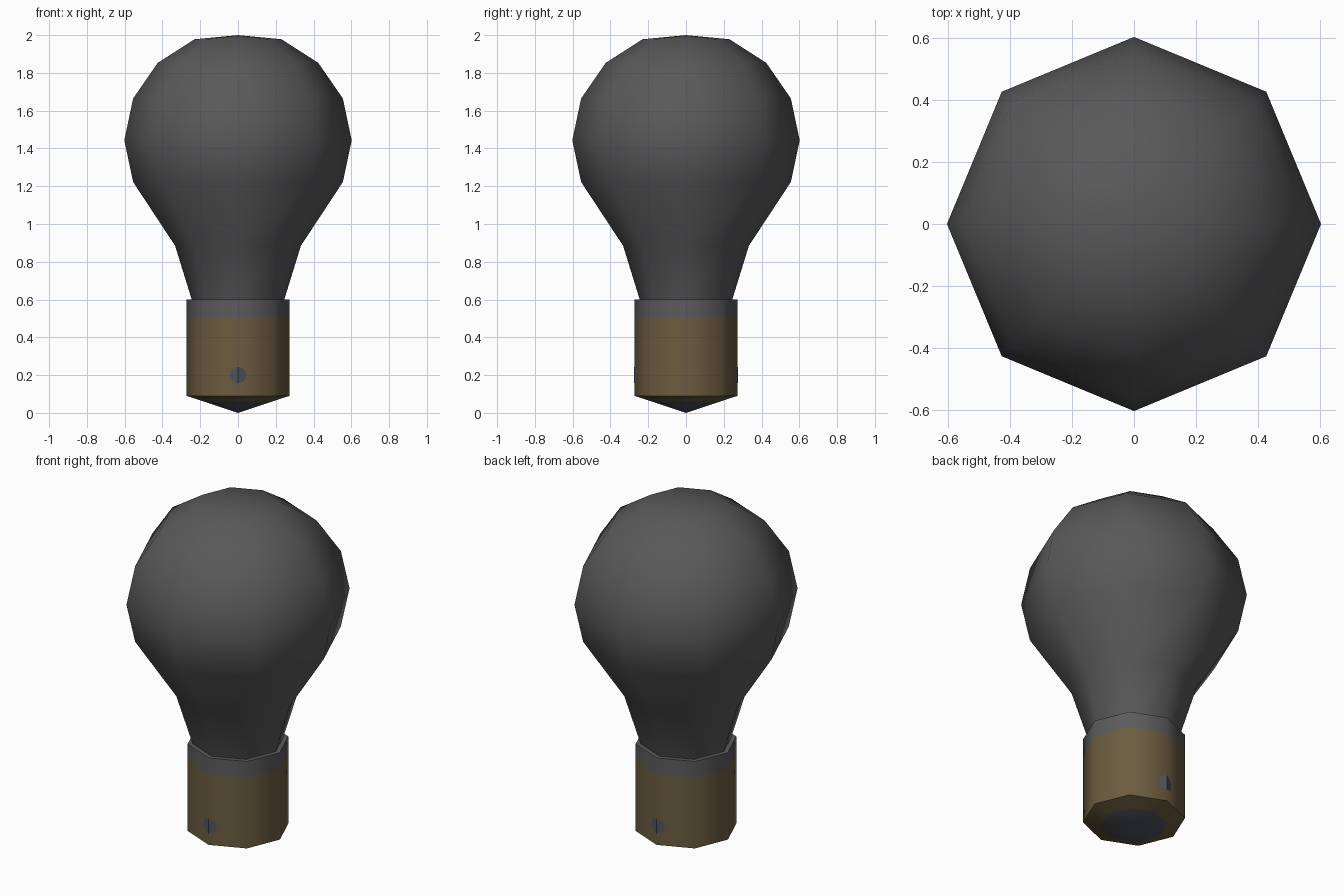
import bpy, bmesh, math

if "Cube" in bpy.data.objects:
    bpy.data.objects.remove(bpy.data.objects["Cube"])

SIDES = 8


def material(name, rgb):
    m = bpy.data.materials.new(name)
    m.diffuse_color = (*rgb, 1)
    m.use_nodes = True
    m.node_tree.nodes["Principled BSDF"].inputs["Base Color"].default_value = m.diffuse_color
    return m


GLASS = material("dark_grey_glass", (0.100, 0.100, 0.100))
BAND = material("grey_metal", (0.105, 0.105, 0.107))
BRASS = material("brown_brass", (0.150, 0.107, 0.051))
BLUE = material("blue_grey", (0.078, 0.088, 0.110))


def finish(bm, name, mats, smooth=True):
    me = bpy.data.meshes.new(name)
    bm.to_mesh(me)
    bm.free()
    for m in mats:
        me.materials.append(m)
    ob = bpy.data.objects.new(name, me)
    bpy.context.collection.objects.link(ob)
    if smooth:
        bpy.ops.object.select_all(action='DESELECT')
        ob.select_set(True)
        bpy.context.view_layer.objects.active = ob
        bpy.ops.object.shade_smooth_by_angle(angle=math.radians(50))
    return ob


def lathe(name, profile, mats, slots):
    """Spin (radius, z) points, listed bottom to top; one material slot per segment."""
    bm = bmesh.new()
    rings = []
    for r, z in profile:
        if r == 0:
            rings.append([bm.verts.new((0, 0, z))] * SIDES)
        else:
            rings.append([bm.verts.new((r * math.cos(i * math.tau / SIDES),
                                        r * math.sin(i * math.tau / SIDES), z))
                          for i in range(SIDES)])
    for a, b, slot in zip(rings, rings[1:], slots):
        for i in range(SIDES):
            j = (i + 1) % SIDES
            quad = list(dict.fromkeys((a[i], a[j], b[j], b[i])))
            bm.faces.new(quad).material_index = slot
    return finish(bm, name, mats)


# Glass bulb
bulb = [(0.245, 0.6), (0.333, 0.885), (0.555, 1.222), (0.602, 1.443),
        (0.555, 1.665), (0.425, 1.853), (0.23, 1.978), (0, 2.0)]
lathe("glass_bulb", bulb, [GLASS], [0] * 7)

# Screw base: contact tip, brass sleeve, grey collar and its rim
base = [(0, 0), (0.18, 0.06), (0.272, 0.09), (0.272, 0.505), (0.272, 0.6), (0.245, 0.6)]
lathe("screw_base", base, [BLUE, BRASS, BAND], [0, 1, 1, 2, 2])

# Round marks folded over the front and back corners of the base
for label, s in (("front", 1), ("back", -1)):
    bm = bmesh.new()
    for side in (1, -1):
        pts = []
        for k in range(9):
            t = -math.pi / 2 + k * math.pi / 8
            x = 0.043 * math.cos(t) * side
            y = -(0.274 - abs(x) * math.tan(math.pi / 8))
            pts.append(bm.verts.new((x * s, y * s, 0.2 + 0.043 * math.sin(t))))
        bm.faces.new(pts if side == 1 else pts[::-1])
    finish(bm, label + "_mark", [BLUE], smooth=False)
